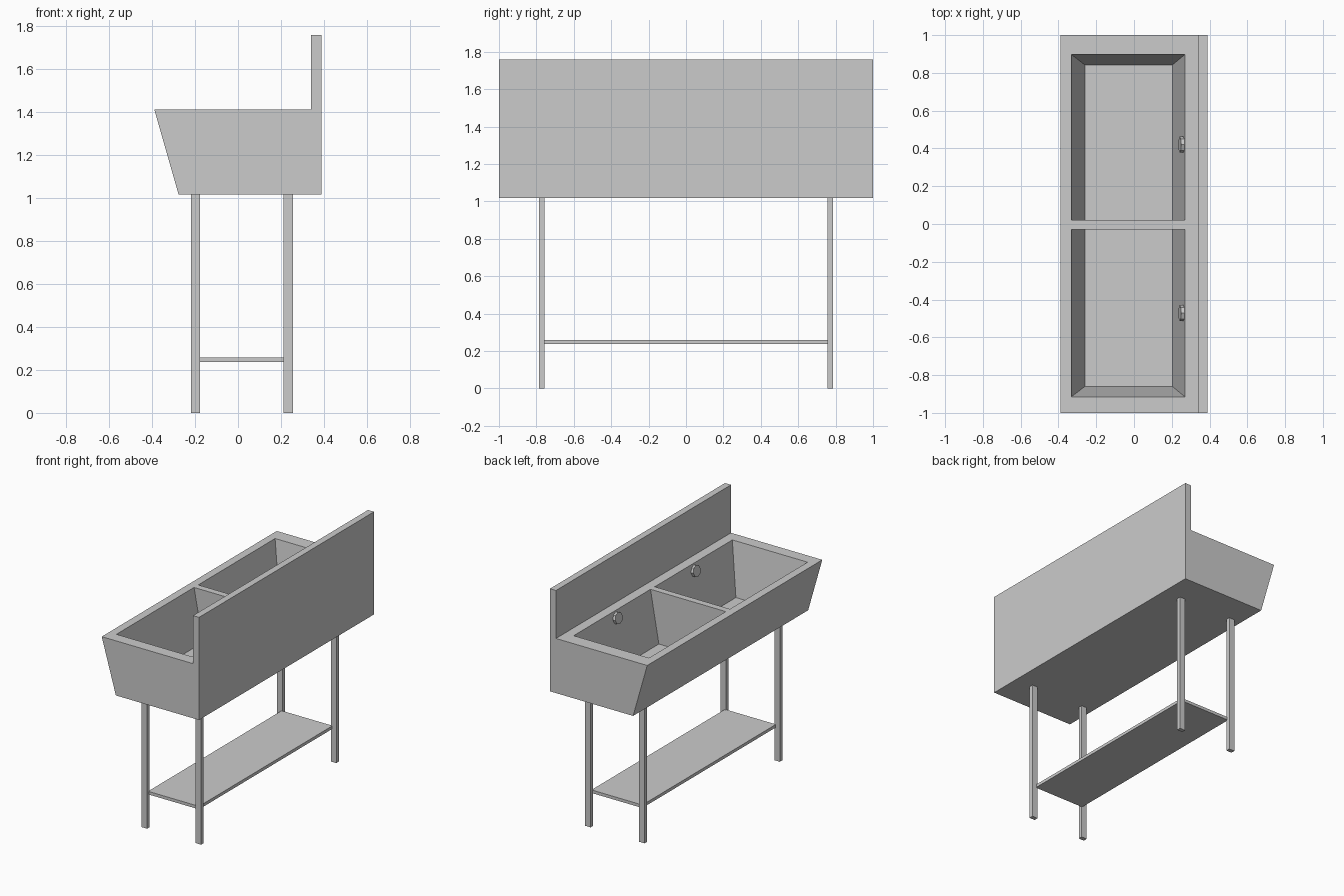
import bpy, bmesh, math
from mathutils import Vector

if "Cube" in bpy.data.objects:
    bpy.data.objects.remove(bpy.data.objects["Cube"])


def make_object(name, bm):
    bmesh.ops.recalc_face_normals(bm, faces=bm.faces)
    mesh = bpy.data.meshes.new(name)
    bm.to_mesh(mesh)
    bm.free()
    obj = bpy.data.objects.new(name, mesh)
    bpy.context.collection.objects.link(obj)
    return obj


def loft(name, bottom, top):
    """Solid between two matching outlines."""
    bm = bmesh.new()
    a = [bm.verts.new(p) for p in bottom]
    b = [bm.verts.new(p) for p in top]
    bm.faces.new(a[::-1])
    bm.faces.new(b)
    n = len(a)
    for i in range(n):
        j = (i + 1) % n
        bm.faces.new((a[i], a[j], b[j], b[i]))
    return make_object(name, bm)


def rect(x0, x1, y0, y1, z):
    return [(x0, y0, z), (x1, y0, z), (x1, y1, z), (x0, y1, z)]


def box(name, x0, x1, y0, y1, z0, z1):
    return loft(name, rect(x0, x1, y0, y1, z0), rect(x0, x1, y0, y1, z1))


RIM, FLOOR = 1.413, 1.035

# Sink body with backsplash: side profile extruded along y
profile = [(-0.39, RIM), (-0.277, 1.018), (0.388, 1.018),
           (0.388, 1.76), (0.34, 1.76), (0.34, RIM)]
body = loft("sink_body", [(x, -1, z) for x, z in profile],
            [(x, 1, z) for x, z in profile])


# Basins: tapered cutters, vertical on the divider side
def cut_basin(name, floor, rim):
    t = 1.1  # carry the taper past the rim
    top = [f + (r - f) * t for f, r in zip(floor, rim)]
    cutter = loft(name, rect(*floor, FLOOR),
                  rect(*top, FLOOR + (RIM - FLOOR) * t))
    cutter.hide_render = True
    mod = body.modifiers.new(name, 'BOOLEAN')
    mod.operation = 'DIFFERENCE'
    mod.solver = 'EXACT'
    mod.object = cutter
    bpy.context.view_layer.objects.active = body
    bpy.ops.object.modifier_apply(modifier=mod.name)
    bpy.data.objects.remove(cutter)


cut_basin("basin_cutter_back", (-0.26, 0.203, 0.02, 0.842), (-0.332, 0.27, 0.02, 0.898))
cut_basin("basin_cutter_front", (-0.26, 0.203, -0.86, -0.028), (-0.332, 0.27, -0.915, -0.028))

# Overflow outlets: short discs on the sloped rear wall of each basin
normal = Vector((-(RIM - FLOOR), 0, 0.067)).normalized()
for name, y in (("overflow_back", 0.42), ("overflow_front", -0.472)):
    bpy.ops.mesh.primitive_cylinder_add(
        vertices=8, radius=0.042, depth=0.03, location=(0.257, y, 1.362),
        rotation=normal.to_track_quat('Z', 'Y').to_euler())
    bpy.context.object.name = name

# Legs
for row, x in (("front", -0.198), ("rear", 0.234)):
    for side, y in (("a", -0.772), ("b", 0.772)):
        box(f"{row}_leg_{side}", x - 0.022, x + 0.022, y - 0.015, y + 0.015, 0, 1.02)

# Lower shelf
box("lower_shelf", -0.185, 0.222, -0.763, 0.763, 0.237, 0.259)
